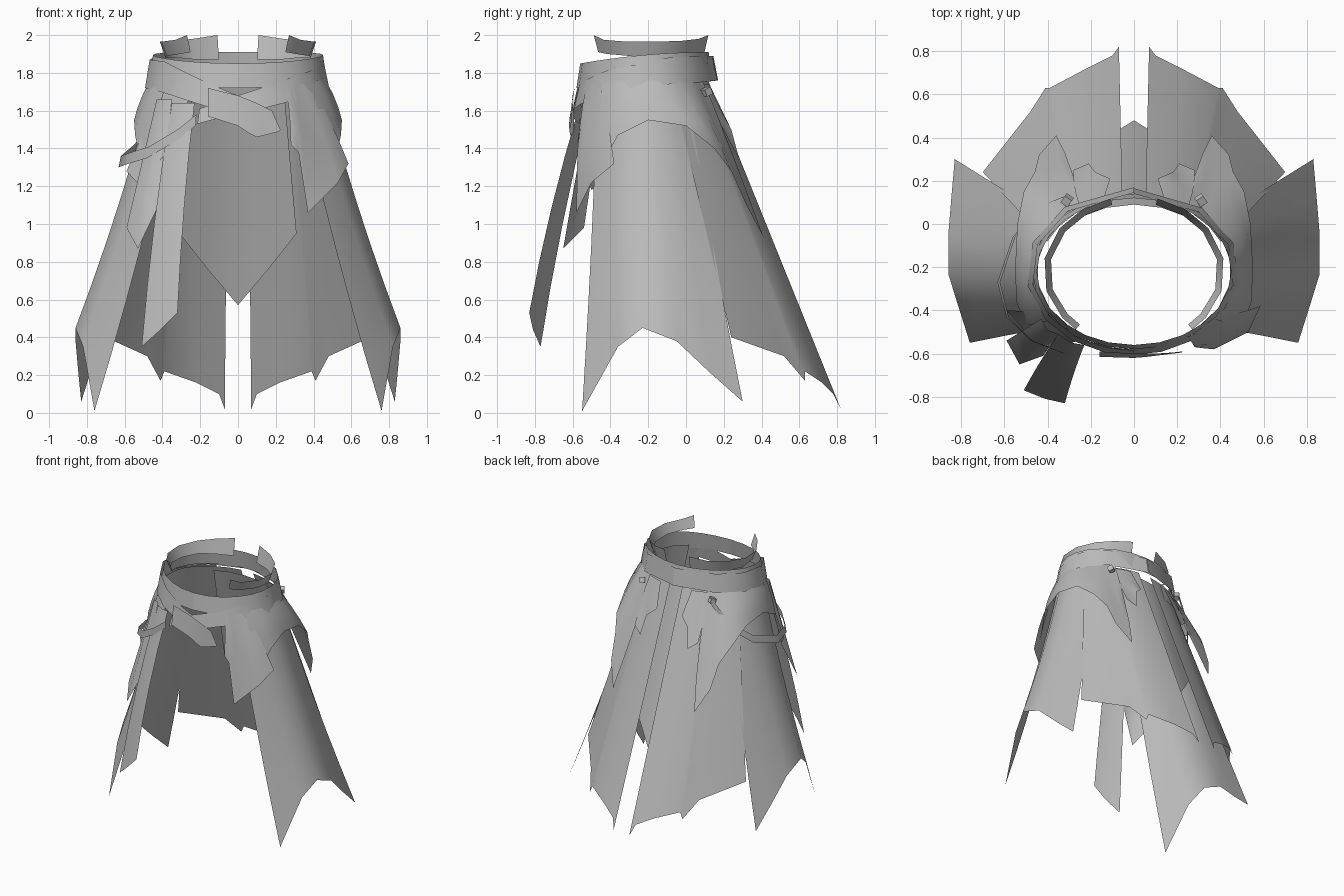
import bpy, bmesh, math
from mathutils import Vector

cloth = bpy.data.materials.new("grey_cloth")
cloth.diffuse_color = (0.5, 0.5, 0.5, 1)


def ring(a, rx, ry, z):
    """Point on the waist ellipse: -90 front, 0 right, 90 back."""
    a = math.radians(a)
    return Vector((rx * math.cos(a), -0.22 + ry * math.sin(a), z))


def sheet(name, top, bottom, rows=1, sag=0.0, mirror=False):
    """Single cloth sheet lofted from a top edge to a bottom edge."""
    for side in ((1, -1) if mirror else (1,)):
        bm = bmesh.new()
        grid = []
        for r in range(rows + 1):
            t = r / rows
            line = []
            for a, b in zip(top, bottom):
                p = Vector(a).lerp(Vector(b), t)
                out = Vector((p.x, p.y + 0.22, 0)).normalized()
                p -= out * sag * 4 * t * (1 - t)
                line.append(bm.verts.new((p.x * side, p.y, p.z)))
            grid.append(line)
        for u, l in zip(grid, grid[1:]):
            for i in range(len(u) - 1):
                f = [u[i], l[i], l[i + 1], u[i + 1]]
                bm.faces.new(f if side == 1 else f[::-1])
        suffix = "" if not mirror else ("_right" if side == 1 else "_left")
        me = bpy.data.meshes.new(name + suffix)
        bm.to_mesh(me)
        bm.free()
        me.materials.append(cloth)
        me.shade_smooth()
        ob = bpy.data.objects.new(name + suffix, me)
        bpy.context.collection.objects.link(ob)


def belt(name, rx, ry, flare, stations, mirror=False):
    """Band around the waist; stations are (angle, top z, bottom z)."""
    top = [ring(a, rx, ry, zt) for a, zt, zb in stations]
    bot = [ring(a, rx + flare, ry + flare, zb) for a, zt, zb in stations]
    sheet(name, top, bot, mirror=mirror)


# Long side panels with a notched hem
sheet("side_panel",
      [ring(a, 0.45, 0.34, 1.76) for a in (-48, -30, -10, 8, 24, 40)],
      [(0.76, -0.55, 0.01), (0.82, -0.36, 0.35), (0.86, -0.23, 0.45),
       (0.86, -0.05, 0.38), (0.845, 0.13, 0.21), (0.83, 0.30, 0.06)],
      rows=6, sag=0.02, mirror=True)

# Back panels, split along the middle
sheet("back_panel",
      [ring(a, 0.44, 0.34, 1.76) for a in (24, 38, 52, 54, 70, 81, 83)],
      [(0.70, 0.24, 0.40), (0.48, 0.52, 0.30), (0.41, 0.63, 0.17),
       (0.39, 0.63, 0.22), (0.22, 0.72, 0.16), (0.10, 0.78, 0.10),
       (0.07, 0.82, 0.02)],
      rows=6, mirror=True)

# Pointed inner panel behind the split
sheet("inner_back_panel",
      [ring(a, 0.42, 0.31, 1.74) for a in (55, 72, 90, 108, 125)],
      [(0.31, 0.27, 0.95), (0.16, 0.38, 0.76), (0, 0.48, 0.57),
       (-0.16, 0.38, 0.76), (-0.31, 0.27, 0.95)], rows=4)

# Short ragged overlay, the same on both hips
sheet("hip_overlay",
      [ring(a, 0.475, 0.36, 1.76) for a in (-38, -28, -12, 10, 30, 42, 48, 52, 56, 58)],
      [(0.50, -0.47, 1.27), (0.545, -0.36, 1.47), (0.55, -0.20, 1.55),
       (0.54, 0.0, 1.52), (0.51, 0.15, 1.40), (0.46, 0.24, 1.28),
       (0.44, 0.32, 1.10), (0.36, 0.41, 0.93), (0.32, 0.33, 1.15),
       (0.28, 0.22, 1.42)],
      rows=3, sag=-0.01, mirror=True)

# Pointed front end of the right overlay
sheet("front_overlay_tip",
      [ring(a, 0.475, 0.36, 1.74) for a in (-58, -54, -50, -44, -36)],
      [(0.28, -0.57, 1.42), (0.32, -0.575, 1.38), (0.37, -0.58, 1.06),
       (0.53, -0.50, 1.22), (0.585, -0.38, 1.32)], rows=3, sag=-0.01)

# Small ragged patches at the back
sheet("back_patch",
      [ring(a, 0.47, 0.36, 1.74) for a in (54, 60, 67, 73)],
      [(0.28, 0.25, 1.40), (0.21, 0.28, 1.35), (0.18, 0.24, 1.50),
       (0.11, 0.21, 1.56)], rows=2, mirror=True)

# Left front cloth beneath the belts
sheet("left_front_cloth",
      [ring(a, 0.46, 0.355, 1.74) for a in (-148, -138, -128, -120)],
      [(-0.59, -0.40, 1.28), (-0.50, -0.50, 1.18), (-0.42, -0.56, 1.33),
       (-0.36, -0.58, 1.40)], rows=3)

# Hanging strips at the left front
sheet("short_front_strip",
      [(-0.43, -0.44, 1.66), (-0.40, -0.49, 1.66), (-0.35, -0.51, 1.66)],
      [(-0.59, -0.54, 0.98), (-0.53, -0.65, 0.87), (-0.42, -0.61, 1.10)], rows=3)
sheet("long_front_strip",
      [(-0.35, -0.51, 1.64), (-0.29, -0.55, 1.64), (-0.23, -0.56, 1.64)],
      [(-0.51, -0.77, 0.35), (-0.41, -0.81, 0.44), (-0.32, -0.83, 0.53)],
      rows=4, sag=-0.02)

# Raised collar, open at front and back
collar = [(-50, 2.00, 1.91), (-38, 1.975, 1.90), (-15, 1.965, 1.89),
          (10, 1.965, 1.88), (35, 1.97, 1.88), (55, 1.98, 1.87), (75, 2.00, 1.87)]
belt("collar", 0.42, 0.35, -0.03, collar, mirror=True)

# Upper waist belt, a full loop
N = 24
loop = [-90 + 360 * i / N for i in range(N + 1)]


def front(a, power=2):
    """1 at the front, 0 at the back."""
    return (0.5 - 0.5 * math.sin(math.radians(a))) ** power


belt("waist_belt", 0.45, 0.34, 0.02,
     [(a, 1.91 - 0.06 * front(a), 1.77 - 0.05 * front(a)) for a in loop])

# Lower belt wrapping from the back and crossing at the front
belt("crossing_belt_right", 0.465, 0.36, 0.025,
     [(-116, 1.61, 1.53), (-102, 1.65, 1.56), (-90, 1.68, 1.58), (-75, 1.72, 1.61),
      (-55, 1.77, 1.65), (-35, 1.81, 1.67), (-10, 1.84, 1.72), (20, 1.88, 1.74),
      (50, 1.89, 1.75), (90, 1.89, 1.76)])
belt("crossing_belt_left", 0.475, 0.365, 0.025,
     [(90, 1.89, 1.76), (130, 1.89, 1.75), (160, 1.88, 1.74), (190, 1.87, 1.72),
      (215, 1.86, 1.70), (235, 1.80, 1.66), (255, 1.73, 1.61), (270, 1.68, 1.55)])

# Loose belt end pointing to the right
sheet("belt_end",
      [(-0.16, -0.59, 1.72), (0, -0.60, 1.68), (0.10, -0.60, 1.64), (0.18, -0.595, 1.60),
       (0.225, -0.59, 1.50)],
      [(-0.16, -0.615, 1.57), (0, -0.62, 1.52), (0.06, -0.615, 1.48), (0.10, -0.61, 1.46),
       (0.22, -0.595, 1.49)])

# Narrow strap drooping around the left hip
path = [(-0.31, 0.13, 1.70), (-0.44, 0.08, 1.52), (-0.55, -0.06, 1.39),
        (-0.62, -0.27, 1.33), (-0.58, -0.43, 1.345), (-0.47, -0.54, 1.38),
        (-0.32, -0.60, 1.47), (-0.22, -0.60, 1.55)]
sheet("hip_strap", [(x, y, z + 0.03) for x, y, z in path],
      [(x * 1.02, y, z - 0.03) for x, y, z in path])

# Knots where the strap and back cords are tied
for s, name in ((1, "right_knot"), (-1, "left_knot")):
    bpy.ops.mesh.primitive_cube_add(size=0.04, location=(0.31 * s, 0.11, 1.70),
                                    rotation=(0.4, 0, 0.6 * s))
    bpy.context.object.name = name
    bpy.context.object.data.materials.append(cloth)
